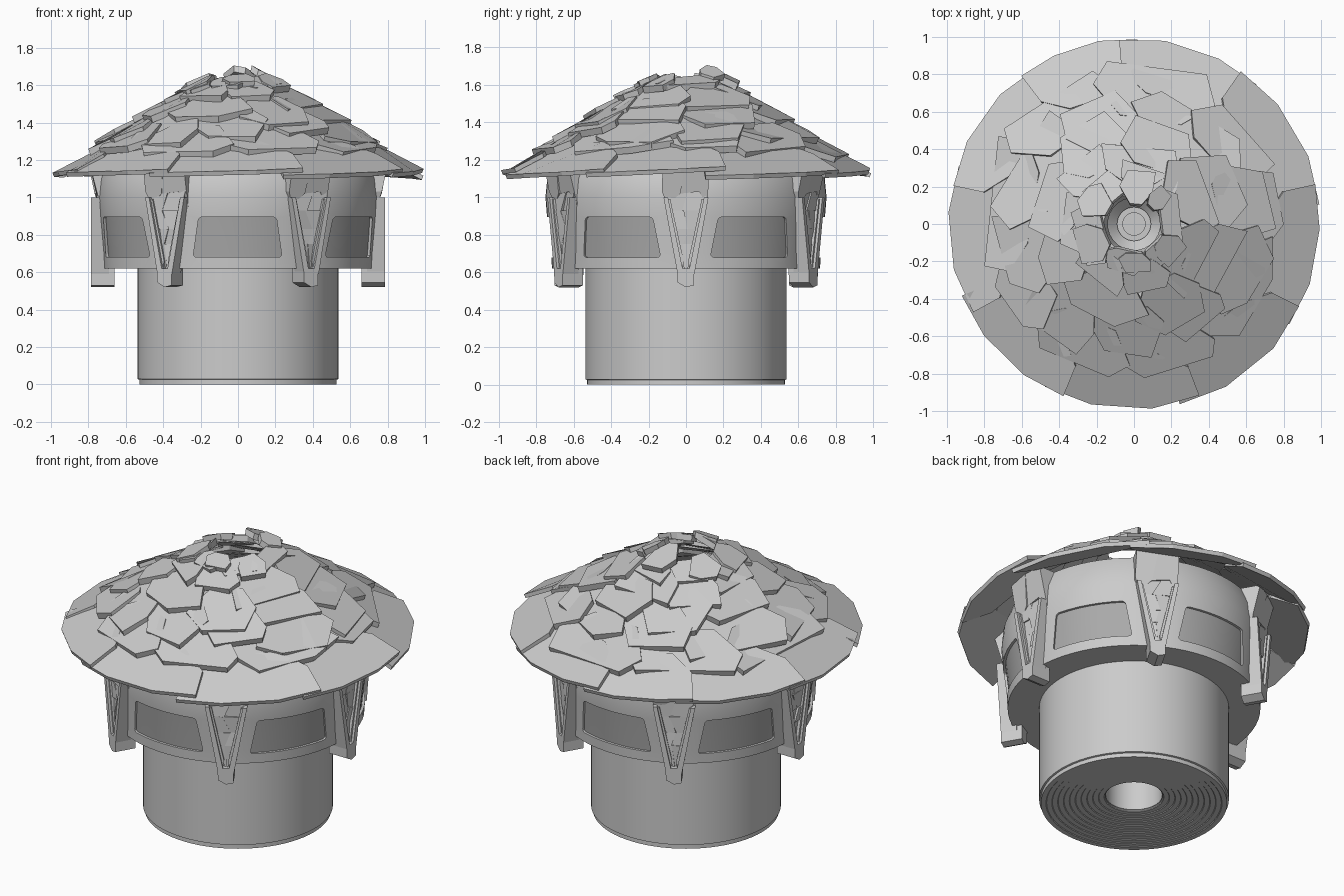
import bpy, bmesh, math, random
from mathutils import Matrix

if "Cube" in bpy.data.objects:
    bpy.data.objects.remove(bpy.data.objects["Cube"])

random.seed(23)
U = random.uniform


def make(name, verts, faces, smooth=False):
    me = bpy.data.meshes.new(name)
    me.from_pydata(verts, [], faces)
    bm = bmesh.new()
    bm.from_mesh(me)
    bmesh.ops.recalc_face_normals(bm, faces=bm.faces)
    bm.to_mesh(me)
    bm.free()
    ob = bpy.data.objects.new(name, me)
    bpy.context.collection.objects.link(ob)
    if smooth:
        smooth_ob(ob)
    return ob


def activate(ob):
    bpy.ops.object.select_all(action='DESELECT')
    ob.select_set(True)
    bpy.context.view_layer.objects.active = ob


def smooth_ob(ob):
    activate(ob)
    bpy.ops.object.shade_smooth_by_angle(angle=math.radians(30))


def lathe(name, prof, n=72, closed=True, smooth=True):
    """Spin an (r, z) profile round the z axis."""
    m = len(prof)
    verts = [(r * math.cos(2 * math.pi * i / n), r * math.sin(2 * math.pi * i / n), z)
             for i in range(n) for r, z in prof]
    faces = []
    for i in range(n):
        a, b = i * m, (i + 1) % n * m
        for j in range(m if closed else m - 1):
            k = (j + 1) % m
            faces.append((a + j, b + j, b + k, a + k))
    return make(name, verts, faces, smooth)


def add_prism(data, bottom, top):
    """Append a closed prism between two equal point loops."""
    verts, faces = data
    o, n = len(verts), len(bottom)
    verts += bottom + top
    faces += [tuple(range(o, o + n)), tuple(range(o + n, o + 2 * n))]
    faces += [(o + i, o + (i + 1) % n, o + n + (i + 1) % n, o + n + i) for i in range(n)]


# Base cylinder with inset foot, ringed underside and central shaft
prof = [(0.165, 0.60), (0.537, 0.625), (0.537, 0.028), (0.527, 0.025), (0.527, 0.0)]
for i in range(11):
    r = 0.527 - 0.0329 * (i + 1)
    prof += [(r + 0.004, 0.004 * i), (r, 0.004 * (i + 1))]
prof += [(0.165, 0.045)]
lathe("base_cylinder", prof)

# Central shaft with stepped rings inside
lathe("central_shaft", [(0.175, 1.21), (0.175, 0.05), (0.16, 0.05), (0.16, 0.5), (0.09, 0.5),
                        (0.09, 0.55), (0.14, 0.6), (0.14, 1.15), (0.16, 1.21)], 32)
lathe("shaft_floor", [(0.001, 0.52), (0.06, 0.52), (0.06, 0.54), (0.1, 0.54)], 32, False)

# Upper drum wall
outer = [(0.715, 0.62), (0.72, 0.70), (0.742, 0.90), (0.75, 1.0), (0.74, 1.1), (0.70, 1.2)]
inner = [(r - 0.05, z) for r, z in outer[:0:-1]]
drum = lathe("upper_drum", outer + inner + [(0.52, 0.64), (0.52, 0.62)])

# Six window openings with rounded corners
for k in range(6):
    data = ([], [])
    quad = [(-0.24, 0.68), (0.235, 0.68), (0.205, 0.895), (-0.21, 0.895)]
    add_prism(data, [(0.60, y, z) for y, z in quad], [(0.95, y, z) for y, z in quad])
    cut = make("window_cutter", *data)
    bm = bmesh.new()
    bm.from_mesh(cut.data)
    long = [e for e in bm.edges if abs(e.verts[0].co.x - e.verts[1].co.x) > 0.2]
    bmesh.ops.bevel(bm, geom=long, offset=0.018, segments=3, profile=0.5, affect='EDGES')
    bmesh.ops.recalc_face_normals(bm, faces=bm.faces)
    bm.to_mesh(cut.data)
    bm.free()
    cut.data.transform(Matrix.Rotation(math.radians(30 + 60 * k), 4, 'Z'))
    cut.hide_render = True
    activate(drum)
    mod = drum.modifiers.new("window", 'BOOLEAN')
    mod.operation, mod.object, mod.solver = 'DIFFERENCE', cut, 'EXACT'
    bpy.ops.object.modifier_apply(modifier=mod.name)
    bpy.data.objects.remove(cut)
smooth_ob(drum)

# Window panes set just behind the openings
panes = lathe("window_panes", [(r - 0.015, z) for r, z in ((0.717, 0.66), (0.72, 0.70), (0.742, 0.90), (0.744, 0.92))],
              72, False)
mat = bpy.data.materials.new("pane_grey")
mat.diffuse_color = (0.4, 0.4, 0.4, 1)
mat.use_nodes = True
mat.node_tree.nodes["Principled BSDF"].inputs["Base Color"].default_value = mat.diffuse_color
panes.data.materials.append(mat)

# Ceiling of the drum
lathe("drum_ceiling", [(0.17, 1.2), (0.70, 1.2), (0.70, 1.17), (0.17, 1.17)])


# Six V-shaped stone brackets
def yz_block(data, pts, x0, x1, jit=0.0, slope=0.0):
    """Block with a (y, z) outline; slope leans the front face outward above z = 1."""
    add_prism(data, [(x0, y, z) for y, z in pts],
              [(x1 + min(0.03, slope * (z - 1.05)) + U(-jit, jit), y, z) for y, z in pts])


for k in range(6):
    data = ([], [])
    for s in (-1, 1):
        leg = [(s * 0.120, 1.0), (s * 0.096, 1.0), (s * 0.018, 0.62), (s * 0.045, 0.59)]
        yz_block(data, leg, 0.69, 0.785)
        strip = [(s * 0.096, 0.99), (s * 0.084, 0.99), (s * 0.012, 0.66), (s * 0.018, 0.62)]
        yz_block(data, strip, 0.70, 0.77)
    # pointed foot
    yz_block(data, [(-0.048, 0.62), (-0.045, 0.545), (0.0, 0.52), (0.042, 0.53), (0.042, 0.62)], 0.66, 0.785)
    # leaning capping stones
    yz_block(data, [(-0.125, 1.2), (-0.128, 1.03), (-0.10, 0.96), (-0.03, 1.02), (0.0, 1.2)], 0.68, 0.775, 0.004, 0.35)
    yz_block(data, [(0.0, 1.2), (-0.03, 1.02), (0.07, 1.03), (0.118, 0.95), (0.12, 1.2)], 0.68, 0.77, 0.004, 0.35)
    # rubble infill of tilted angular stones
    rows = [1.05, 0.93, 0.83, 0.75, 0.62]
    for i, (z1, z0) in enumerate(zip(rows, rows[1:])):
        w1, w0 = 0.105 * (z1 - 0.58) / 0.42, 0.105 * (z0 - 0.58) / 0.42
        s = (-1) ** i
        m1, m0 = s * U(0.1, 0.4) * w1, -s * U(0.1, 0.4) * w0
        yz_block(data, [(-w1, z1), (m1, z1), (m0, z0), (-w0, z0)], 0.69, 0.757, 0.008)
        yz_block(data, [(m1, z1), (w1, z1), (w0, z0), (m0, z0)], 0.69, 0.757, 0.008)
    br = make("stone_bracket", *data)
    br.data.transform(Matrix.Rotation(math.radians(60 * k), 4, 'Z'))

# Roof of overlapping irregular stone tiles
SLOPE = [(0.0, 1.71), (0.15, 1.63), (0.4, 1.47), (0.65, 1.31), (0.8, 1.215), (1.0, 1.11), (1.2, 1.01)]


def roof_z(r):
    for (r0, z0), (r1, z1) in zip(SLOPE, SLOPE[1:]):
        if r <= r1:
            return z0 + (z1 - z0) * (r - r0) / (r1 - r0)


def tile(data, t, half, r0, r1, lift, rim, raise_z=0.0):
    """Angular stone slab centred on angle t, from radius r0 to r1."""
    if rim:
        e = [U(0.95, 1.0) for _ in range(2)]
        shape = [(-0.6, 0), (0.6, 0), (1.05, 0.4), (1.05, e[0]), (0.4, 1), (-0.4, 1), (-1.05, e[1]), (-1.05, 0.4)]
    else:
        a, b = U(0.35, 0.95), U(0.35, 0.95)
        shape = [(-0.7, 0), (0.7, 0), (1.08, U(0.3, 0.7)), (a, U(0.85, 1.02)),
                 (-b, U(0.85, 1.02)), (-1.08, U(0.3, 0.7))]
    tilt = U(0.004, 0.018)
    thick = 0.024 if rim else 0.036
    low, high = [], []
    for a, b in shape:
        ang, r = t + half * a, r0 + (r1 - r0) * b
        z = roof_z(r) + lift * b + tilt * a + raise_z
        ca, sa = math.cos(ang), math.sin(ang)
        low.append((r * ca, r * sa, z - thick * 0.45))
        ro = r + thick * 0.35
        high.append((ro * ca, ro * sa, z + thick * 0.5))
    add_prism(data, low, high)


# rows: outer radius, inner radius, tile count, lift of the lower edge
ROWS = [(0.992, 0.70, 9, 0.005), (0.86, 0.57, 9, 0.026), (0.73, 0.44, 9, 0.03),
        (0.58, 0.32, 8, 0.032), (0.44, 0.22, 7, 0.032), (0.31, 0.16, 6, 0.03)]
for i, (r1, r0, n, lift) in enumerate(ROWS):
    data = ([], [])
    # uneven tile widths round the row
    w = [U(0.7, 1.3) if i else U(0.85, 1.15) for _ in range(n)]
    t = U(0, 6.28)
    for x in w:
        half = math.pi * x / sum(w)
        d = U(-0.01, 0) if i == 0 else U(-0.055, 0.04)
        tile(data, t + half, half * 1.1, r0 + d * 0.4, r1 + d, lift + U(-0.005, 0.012), i == 0)
        t += 2 * half
    make("roof_tiles_row_%d" % (i + 1), *data)

# Loose stones round the smoke hole
data = ([], [])
for deg, ra, rb, up in ((45, 0.12, 0.25, 0.03), (85, 0.10, 0.30, 0.025), (150, 0.15, 0.32, 0.01),
                        (205, 0.16, 0.34, 0.01), (270, 0.15, 0.27, 0.01), (325, 0.15, 0.30, 0.01)):
    tile(data, math.radians(deg), U(0.28, 0.42), ra, rb, 0.03, False, up)
make("crown_stones", *data)
